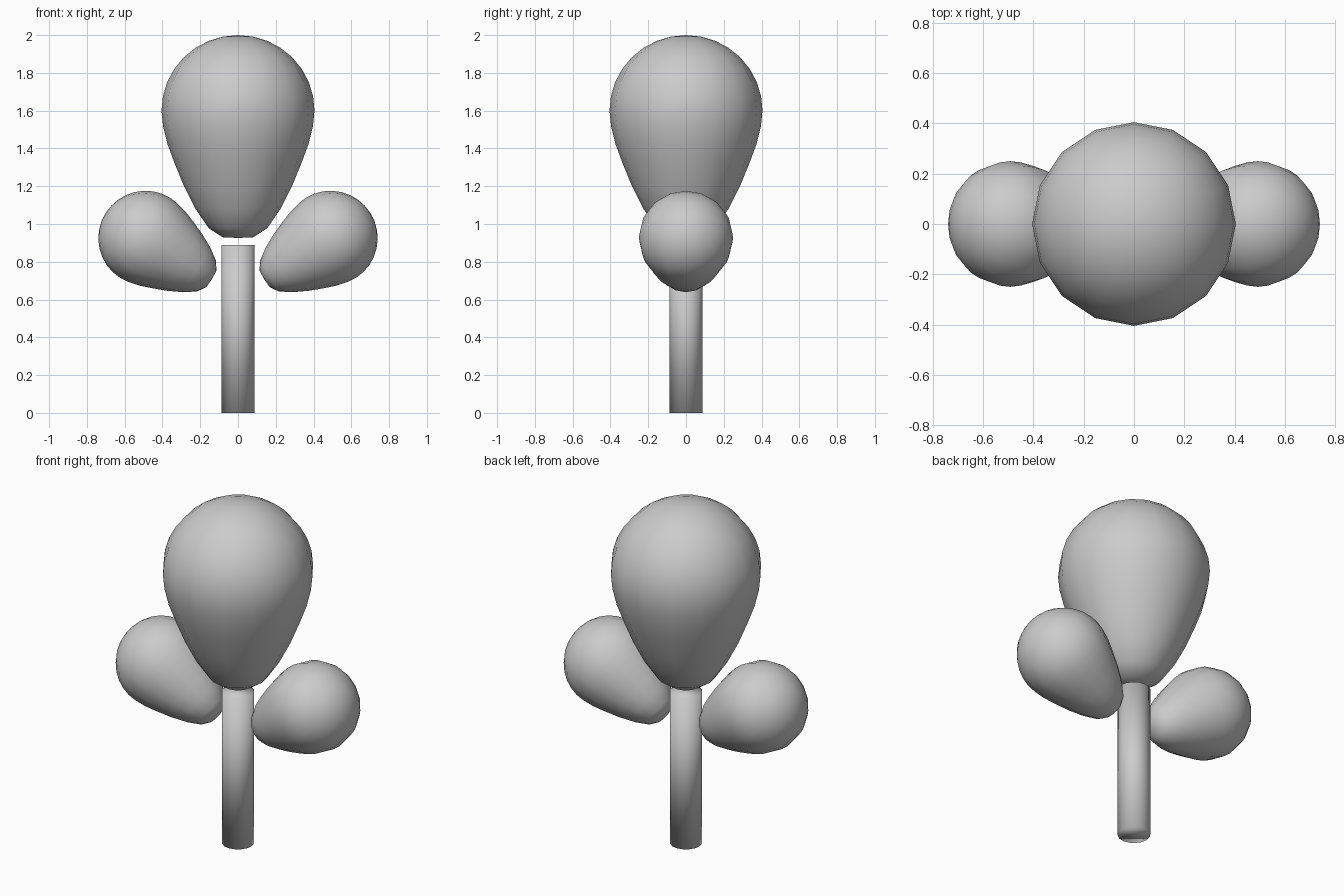
import bpy, bmesh, math
from mathutils import Matrix

if "Cube" in bpy.data.objects:
    bpy.data.objects.remove(bpy.data.objects["Cube"])

SIDES = 16
R = 0.405


def lathe(name, profile, matrix):
    """Revolve (radius, z) points round z; zero-radius ends become poles."""
    bm = bmesh.new()
    rings = []
    for r, z in profile:
        if r == 0:
            rings.append([bm.verts.new((0, 0, z))] * SIDES)
        else:
            rings.append([bm.verts.new((r * math.cos(2 * math.pi * i / SIDES),
                                        r * math.sin(2 * math.pi * i / SIDES), z))
                          for i in range(SIDES)])
    for a, b in zip(rings, rings[1:]):
        for i in range(SIDES):
            j = (i + 1) % SIDES
            bm.faces.new(list(dict.fromkeys((a[i], a[j], b[j], b[i]))))
    # close open ends
    if profile[0][0] > 0:
        bm.faces.new(rings[0][::-1])
    if profile[-1][0] > 0:
        bm.faces.new(rings[-1])
    for f in bm.faces:
        f.smooth = True
    bm.transform(matrix)
    bmesh.ops.recalc_face_normals(bm, faces=bm.faces)
    mesh = bpy.data.meshes.new(name)
    bm.to_mesh(mesh)
    bm.free()
    obj = bpy.data.objects.new(name, mesh)
    bpy.context.collection.objects.link(obj)
    return obj


# Pear profile, origin at the centre of the round end
pear = [(0, -0.674), (0.082, -0.67), (0.155, -0.622), (0.225, -0.52),
        (0.286, -0.40), (0.337, -0.275), (0.374, -0.175), (0.397, -0.08)]
pear += [(R * math.cos(a), 0.4 * math.sin(a))
         for a in (math.radians(11.25 * i) for i in range(8))]
pear.append((0, 0.4))

# Main crown
lathe("main_crown", pear, Matrix.Translation((0, 0, 1.6)))

# Side crowns, tilted outwards
for side, name in ((1, "right_crown"), (-1, "left_crown")):
    lathe(name, pear, Matrix.Translation((side * 0.492, 0, 0.927))
          @ Matrix.Rotation(side * math.radians(58), 4, 'Y')
          @ Matrix.Scale(0.617, 4))

# Trunk
lathe("trunk", [(0.087, 0), (0.087, 0.89)], Matrix.Identity(4))
